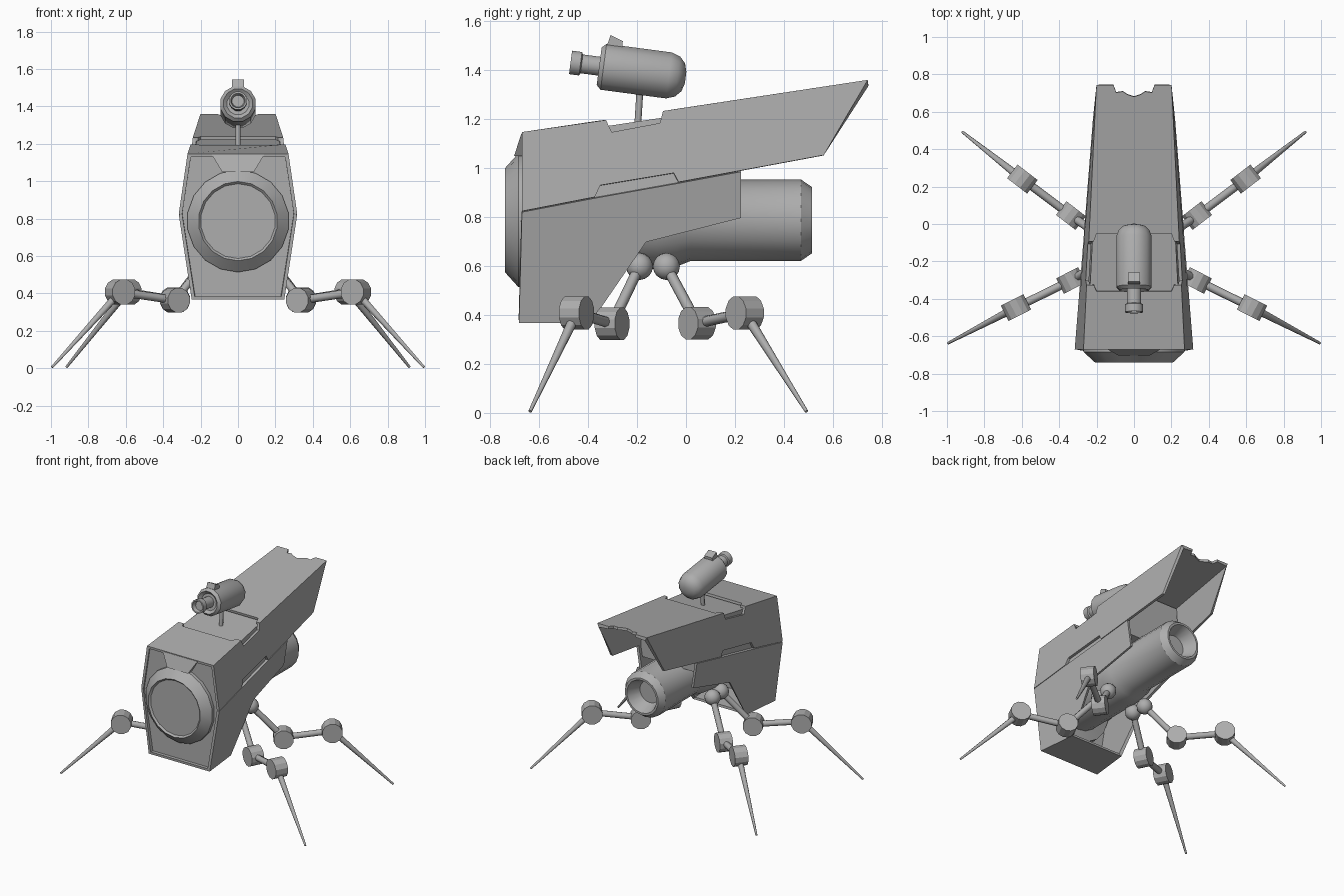
import bpy, bmesh, math
from mathutils import Vector, Matrix

if "Cube" in bpy.data.objects:
    bpy.data.objects.remove(bpy.data.objects["Cube"])

mat = bpy.data.materials.new("grey_metal")
mat.diffuse_color = (0.42, 0.42, 0.42, 1)
mat.use_nodes = True
mat.node_tree.nodes["Principled BSDF"].inputs["Base Color"].default_value = mat.diffuse_color


def make(name, verts, faces, thick=0, smooth=None):
    """Mesh object, optionally thickened inward or smoothed."""
    me = bpy.data.meshes.new(name)
    me.from_pydata([tuple(v) for v in verts], [], faces)
    bm = bmesh.new()
    bm.from_mesh(me)
    bmesh.ops.remove_doubles(bm, verts=bm.verts, dist=1e-4)
    bmesh.ops.recalc_face_normals(bm, faces=bm.faces)
    bm.to_mesh(me)
    bm.free()
    ob = bpy.data.objects.new(name, me)
    bpy.context.collection.objects.link(ob)
    me.materials.append(mat)
    if thick:
        mod = ob.modifiers.new("thickness", 'SOLIDIFY')
        mod.thickness, mod.offset, mod.use_even_offset = thick, -1, True
    if smooth:
        bpy.ops.object.select_all(action='DESELECT')
        ob.select_set(True)
        bpy.context.view_layer.objects.active = ob
        bpy.ops.object.shade_smooth_by_angle(angle=math.radians(smooth))
    return ob


def lathe(name, profile, start, direction, segs, smooth=35, spin=0.0):
    """Revolve (distance, radius) pairs about an axis; ends are closed."""
    q = Vector(direction).to_track_quat('Z', 'Y')
    verts, faces = [], []
    for t, r in profile:
        for i in range(segs):
            a = math.tau * (i + spin) / segs
            verts.append(Vector(start) + q @ Vector((r * math.cos(a), r * math.sin(a), t)))
    for k in range(len(profile) - 1):
        for i in range(segs):
            j = (i + 1) % segs
            faces.append((k * segs + i, k * segs + j, (k + 1) * segs + j, (k + 1) * segs + i))
    n = len(verts)
    faces += [tuple(range(segs)), tuple(range(n - segs, n))]
    return make(name, verts, faces, smooth=smooth)


def rod(name, a, b, r1, r2, segs=8):
    d = Vector(b) - Vector(a)
    return lathe(name, [(0, r1), (d.length, r2)], a, d, segs, 50)


# Housing section: half width depends on length and height
def seam(y):
    return 0.824 + (y + 0.67) * 0.184


def roof(y):
    return 1.147 + (y + 0.67) * 0.151


def width(y, z):
    mid = 0.317 - (y + 0.67) * 0.079
    top = 0.270 - (y + 0.67) * 0.049
    if z > seam(y):
        return mid + (top - mid) * (z - seam(y)) / (roof(y) - seam(y))
    return mid - (seam(y) - z) * 0.155


def skin(side, plates):
    """Mirrored side walls plus cross plates given as half outlines."""
    verts, faces = [], []

    def add(pts):
        faces.append(tuple(range(len(verts), len(verts) + len(pts))))
        verts.extend(pts)
    for s in (1, -1):
        add([(s * width(y, z), y, z) for y, z in side])
    for half in plates:
        add(half + [(-x, y, z) for x, y, z in reversed(half) if x > 0])
    return verts, faces


def edge(y, z):
    return (width(y, z), y, z)


# Upper shell with a saddle notch and a chipped tail edge
upper = [(-0.67, 1.147), (-0.327, 1.196), (-0.303, 1.147), (-0.106, 1.184), (-0.094, 1.233),
         (0.742, 1.36), (0.563, 1.053), (-0.03, 0.943), (-0.05, 0.98), (-0.35, 0.93),
         (-0.372, 0.882), (-0.67, 0.824)]
front_roof = [edge(-0.67, 1.147), edge(-0.327, 1.196), (0.215, -0.327, 1.197), (0.2, -0.36, 1.193)]
chips = [(0.11, 0.742), (0.095, 0.703), (0.06, 0.708), (0.035, 0.692), (0, 0.68)]
rear_roof = [(0.2, -0.05, 1.24), (0.215, -0.094, 1.233), edge(-0.094, 1.233), edge(0.742, 1.36)]
rear_roof += [(x, y, 1.36 - (0.742 - y) * 0.152) for x, y in chips]
make("upper_shell", *skin(upper, [front_roof, rear_roof]), thick=0.018)

# Lower shell with a floor plate at the front
lower = [(-0.67, 0.82), (-0.372, 0.877), (-0.03, 0.938), (0.224, 0.985), (0.224, 0.796),
         (-0.163, 0.698), (-0.39, 0.367), (-0.682, 0.367)]
make("lower_shell", *skin(lower, [[edge(-0.682, 0.367), edge(-0.39, 0.367)]]), thick=0.018)

# Inner core seen through the notches
core_v = []
for y in (-0.62, 0.2):
    for z in (roof(y) - 0.028, seam(y), seam(y) - 0.08):
        w = width(y, z) - 0.022
        core_v += [(w, y, z), (-w, y, z)]
core_f = [(0, 1, 3, 2), (2, 3, 5, 4), (6, 7, 9, 8), (8, 9, 11, 10), (0, 1, 7, 6), (4, 5, 11, 10),
          (0, 2, 8, 6), (2, 4, 10, 8), (1, 3, 9, 7), (3, 5, 11, 9)]
make("inner_core", core_v, core_f)

# Recessed front panel
panel = [(s * (width(-0.67, z) - 0.014), -0.64, z)
         for s, zs in ((1, (1.14, 0.824, 0.375)), (-1, (0.375, 0.824, 1.14))) for z in zs]
make("front_panel", panel, [tuple(range(6))], thick=0.02)

# Brow tab above the lens
tab = [(x, y, z) for y0 in (0, 0.05) for x, y, z in
       ((-0.14, -0.672 + y0, 1.142), (0.14, -0.672 + y0, 1.142),
        (0.085, -0.702 + y0, 1.05), (-0.085, -0.702 + y0, 1.05))]
make("brow_tab", tab, [(0, 1, 2, 3), (4, 5, 6, 7), (0, 1, 5, 4), (1, 2, 6, 5), (2, 3, 7, 6), (3, 0, 4, 7)])

# Main tube: lens, barrel, flared middle and hollow rear nozzle
lathe("main_tube", [(-0.728, 0.2), (-0.74, 0.212), (-0.685, 0.273), (-0.6, 0.273), (-0.59, 0.2),
                    (-0.12, 0.2), (-0.04, 0.19), (0.02, 0.166), (0.47, 0.166), (0.515, 0.135),
                    (0.515, 0.12), (0.42, 0.08)],
      (0, 0, 0.787), (0, 1, 0), 18, 30, 0.5)

# Periscope: body, eyepiece, sight tab and stem
axis = Vector((0, 0.991, -0.131))
centre = Vector((0, -0.188, 1.394))
lathe("scope_body", [(-0.15, 0.06), (-0.168, 0.08), (-0.15, 0.098), (0.12, 0.098), (0.155, 0.085),
                     (0.178, 0.06), (0.188, 0.025)], centre, axis, 12, 40, 0.5)
lathe("scope_eyepiece", [(-0.26, 0.032), (-0.286, 0.04), (-0.286, 0.05), (-0.245, 0.05),
                         (-0.24, 0.04), (-0.14, 0.04)], centre, axis, 12, 40, 0.5)
sight = [(x, y, z) for x in (-0.032, 0.032) for y, z in
         ((-0.33, 1.48), (-0.308, 1.543), (-0.258, 1.518), (-0.262, 1.47))]
make("scope_sight", sight, [(0, 1, 2, 3), (4, 5, 6, 7), (0, 1, 5, 4), (1, 2, 6, 5), (2, 3, 7, 6), (3, 0, 4, 7)])
rod("scope_stem", (0, -0.198, 1.16), (0, -0.188, 1.32), 0.014, 0.014)

# Legs: hip ball, limb, two drum joints and a tapered spike
LEGS = {"front_leg": [(0.15, -0.19, 0.598), (0.337, -0.302, 0.364), (0.631, -0.447, 0.408), (0.994, -0.637, 0.006)],
        "back_leg": [(0.16, -0.08, 0.598), (0.337, 0.045, 0.366), (0.597, 0.24, 0.408), (0.917, 0.492, 0.006)]}
ball = [(-0.055 * math.cos(math.pi * k / 8), max(0.055 * math.sin(math.pi * k / 8), 0.002)) for k in range(9)]
for name, pts in LEGS.items():
    for s, label in ((1, "right"), (-1, "left")):
        hip, knee, ankle, foot = [Vector((s * x, y, z)) for x, y, z in pts]
        pre = label + "_" + name
        side = (foot - knee).cross(Vector((0, 0, 1))).normalized()
        lathe(pre + "_hip", ball, hip, (0, 0, 1), 12)
        rod(pre + "_thigh", hip, knee, 0.022, 0.022)
        rod(pre + "_shin", knee, ankle, 0.022, 0.022)
        rod(pre + "_spike", ankle, foot, 0.022, 0.007)
        for part, p, r in (("_knee", knee, 0.068), ("_ankle", ankle, 0.07)):
            lathe(pre + part, [(-0.046, r), (0.046, r)], p, side, 12, 20, 0.5)
